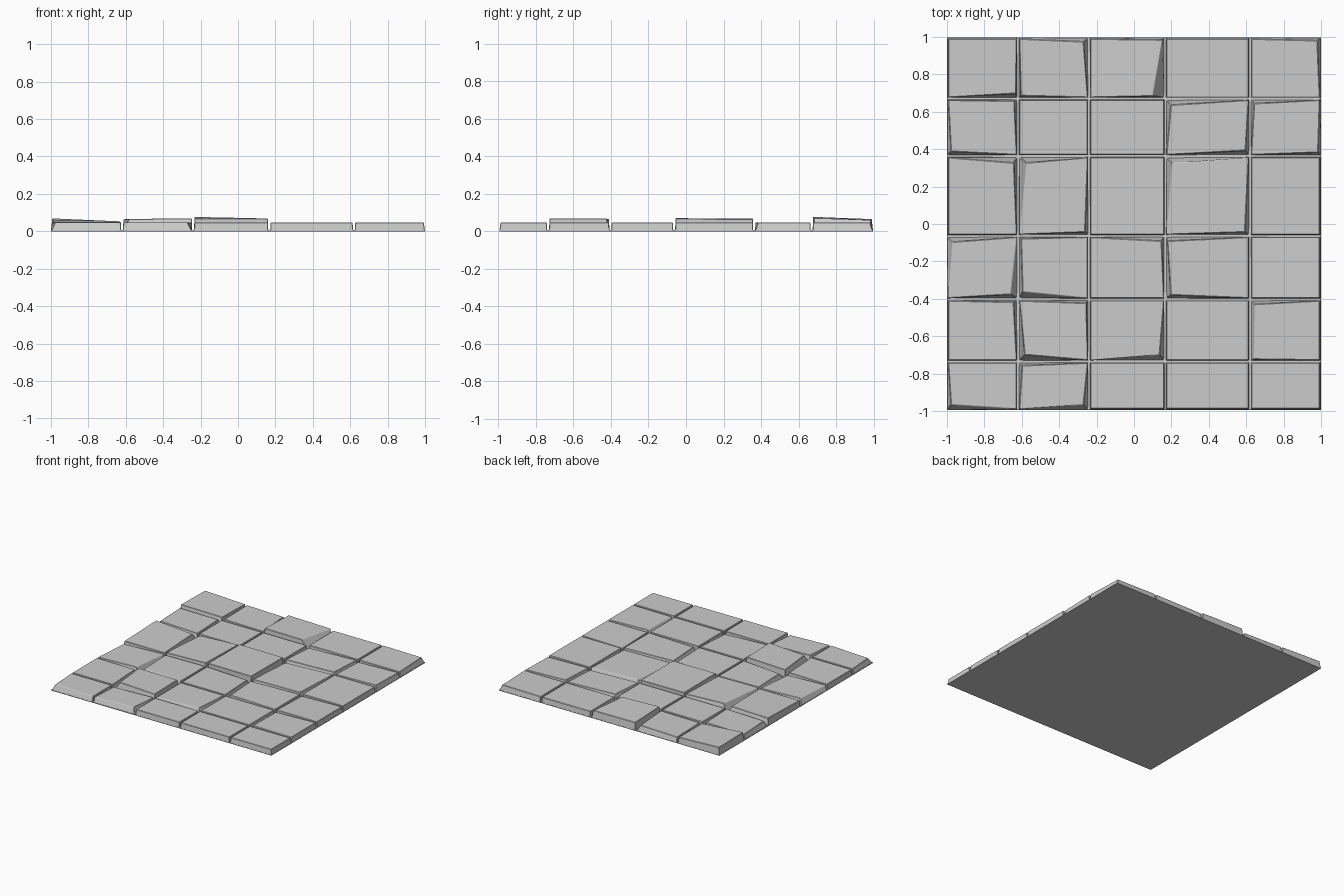
import bpy

if "Cube" in bpy.data.objects:
    bpy.data.objects.remove(bpy.data.objects["Cube"])

# Cell boundaries of the paving: 5 columns by 6 rows
XS = [-1.0, -0.62, -0.24, 0.167, 0.62, 1.0]
YS = [-0.995, -0.735, -0.403, -0.063, 0.363, 0.67, 0.997]
GAP, TOP = 0.005, 0.047
CORNERS = {"BL": (0, 0), "BR": (1, 0), "TR": (1, 1), "TL": (0, 1)}

# Chipped top corners: inset in x and y, by (column, row from the front)
CHIPS = {
    (0, 0): {"BL": (.022, .03)},
    (1, 0): {"TL": (.022, .022), "BR": (.03, .03)},
    (0, 1): {"TR": (.024, .015)},
    (1, 1): {"BL": (.036, .036), "TR": (.015, .02)},
    (2, 1): {"BR": (.03, .037)},
    (4, 1): {"TL": (.026, .026), "BL": (.02, .012)},
    (0, 2): {"TL": (.03, .033), "BR": (.04, .027)},
    (1, 2): {"BL": (.025, .042), "TL": (.015, .015)},
    (2, 2): {"TR": (.02, .028)},
    (3, 2): {"BL": (.03, .024), "TL": (.012, .028)},
    (0, 3): {"TR": (.022, .036)},
    (1, 3): {"TL": (.047, .036), "BR": (.022, .02)},
    (3, 3): {"TL": (.038, .038), "BR": (.027, .02)},
    (0, 4): {"BL": (.022, .025), "TR": (.02, .013)},
    (3, 4): {"TL": (.03, .034), "BR": (.024, .03)},
    (4, 4): {"TL": (.022, .026), "BR": (.016, .02)},
    (0, 5): {"BR": (.012, .028)},
    (1, 5): {"TR": (.03, .022), "BL": (.015, .016)},
    (2, 5): {"BR": (.068, .014), "TR": (.016, .012)},
    (4, 5): {"TR": (.02, .016)},
}

# Raised or tilted stones: top height at BL, BR, TR, TL
HEIGHTS = {
    (1, 1): (.066, .069, .068, .064),
    (0, 3): (.050, .050, .055, .062),
    (1, 3): (.056, .060, .062, .060),
    (2, 3): (.070, .068, .066, .068),
    (4, 2): (.047, .047, .047, .038),
    (0, 5): (.069, .053, .050, .064),
    (2, 5): (.077, .070, .060, .065),
}


def make_object(name, verts, faces):
    mesh = bpy.data.meshes.new(name)
    mesh.from_pydata(verts, [], faces)
    obj = bpy.data.objects.new(name, mesh)
    bpy.context.collection.objects.link(obj)
    return obj


def block(name, bottom, top):
    sides = [(i, (i + 1) % 4, (i + 1) % 4 + 4, i + 4) for i in range(4)]
    return make_object(name, bottom + top, [(3, 2, 1, 0), (4, 5, 6, 7)] + sides)


def paving_stone(c, r):
    bottom, top = [], []
    for k, (name, (i, j)) in enumerate(CORNERS.items()):
        x, y = XS[c + i], YS[r + j]
        sx, sy = 1 - 2 * i, 1 - 2 * j      # direction towards the stone's middle
        gx = GAP if 0 < c + i < 5 else 0
        gy = GAP if 0 < r + j < 6 else 0
        dx, dy = CHIPS.get((c, r), {}).get(name, (.007, .007))
        z = HEIGHTS.get((c, r), (TOP,) * 4)[k]
        bottom.append((x + sx * gx, y + sy * gy, 0))
        top.append((x + sx * dx, y + sy * dy, z))
    stone = block(f"paving_stone_{c}_{r}", bottom, top)
    bevel = stone.modifiers.new("worn_edges", 'BEVEL')
    bevel.width, bevel.segments = 0.003, 1


# Stones
for c in range(5):
    for r in range(6):
        paving_stone(c, r)

# Thin mortar bed closing the underside and the joints
rect = [(XS[i * 5], YS[j * 6]) for i, j in CORNERS.values()]
block("mortar_bed", [(x, y, 0) for x, y in rect], [(x, y, .006) for x, y in rect])
